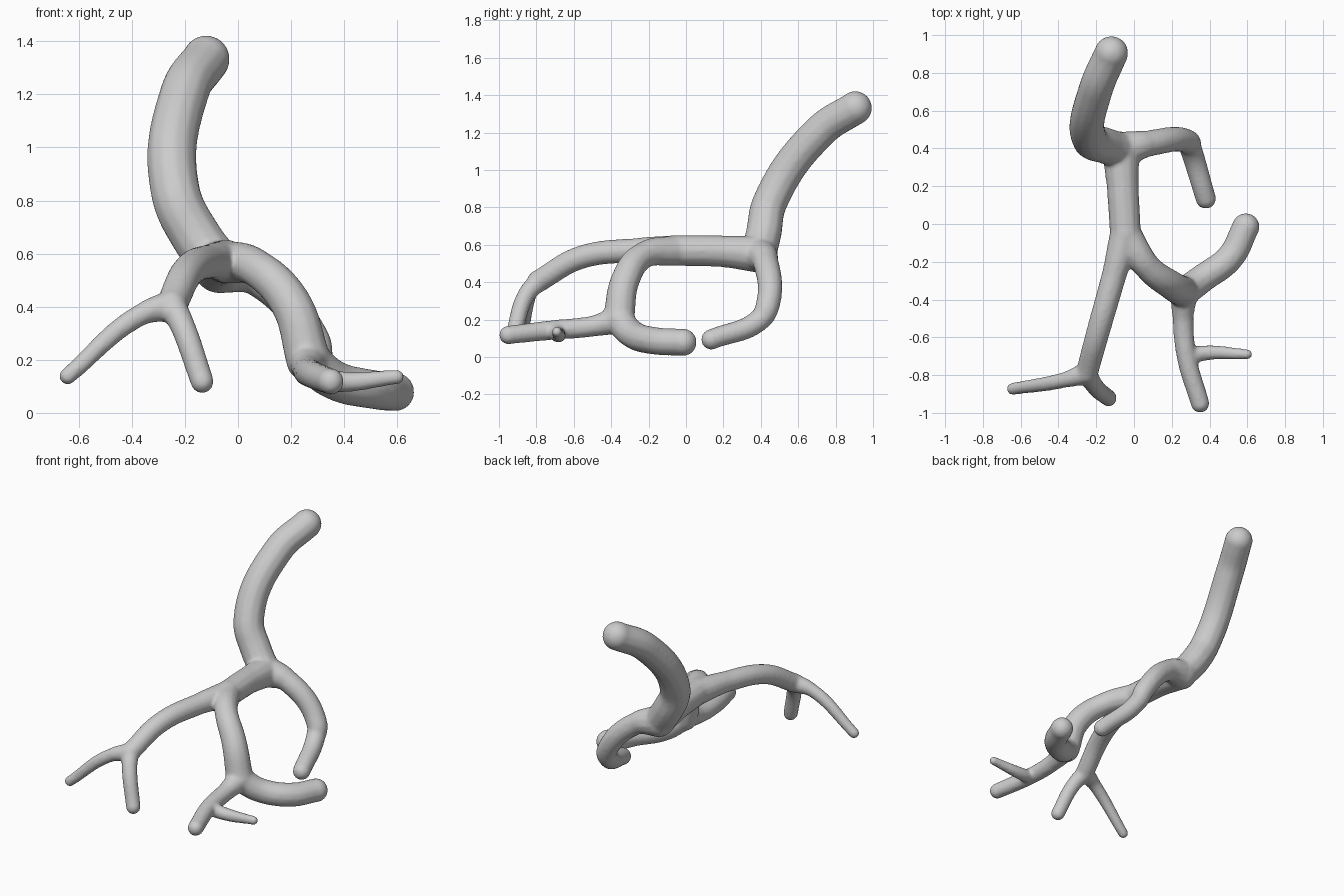
import bpy, bmesh
from mathutils import Matrix

if "Cube" in bpy.data.objects:
    bpy.data.objects.remove(bpy.data.objects["Cube"])

# shared joints where branches meet
hub = (-.07, .39, .55)
fork = (-.045, -.05, .57)
left = (-.25, -.79, .405)
right = (.265, -.36, .2)
knot = (.28, -.71, .145)

# (flare, body, tip radius), then path from joint to tip
branches = [
    # thick rising limb
    (.095, .097, .09, hub, (-.155, .415, .66), (-.235, .45, .83), (-.2, .72, 1.21), (-.12, .905, 1.332)),
    # trunk
    (.1, .085, .083, hub, (-.06, .2, .565), fork),
    # rear side branch
    (.1, .07, .055, hub, (.07, .425, .51), (.285, .435, .27), (.3, .4, .205), (.38, .135, .094)),
    # front left branch with its outer and inner twigs
    (.083, .066, .06, fork, (-.105, -.27, .57), (-.19, -.57, .53), left),
    (.06, .042, .033, left, (-.365, -.825, .37), (-.642, -.873, .138)),
    (.055, .048, .045, left, (-.21, -.855, .33), (-.135, -.922, .118)),
    # front right branch
    (.083, .072, .085, fork, (.07, -.225, .545), (.2, -.325, .41), right),
    # thick right stub
    (.08, .076, .073, right, (.36, -.29, .125), (.51, -.175, .088), (.592, -.015, .079)),
    # right forward branch and its small twig
    (.075, .056, .05, right, (.26, -.5, .165), knot, (.35, -.95, .118)),
    (.048, .042, .028, knot, (.36, -.685, .12), (.6, -.69, .135)),
]


def radii(flare, body, tip, count):
    """Flare at the joint, then an even taper to the tip."""
    return [flare] + [body + (tip - body) * i / (count - 2) for i in range(count - 1)]


# tapered tubes through every path
curve = bpy.data.curves.new("branches", 'CURVE')
curve.dimensions = '3D'
curve.bevel_depth = 1.0
curve.bevel_resolution = 4
curve.resolution_u = 12
curve.use_fill_caps = True
balls = []
for flare, body, tip, *path in branches:
    spline = curve.splines.new('BEZIER')
    spline.bezier_points.add(len(path) - 1)
    for p, co, r in zip(spline.bezier_points, path, radii(flare, body, tip, len(path))):
        p.co = co
        p.radius = r
        p.handle_left_type = p.handle_right_type = 'AUTO'
    balls += [(path[0], flare), (path[-1], tip)]
tubes = bpy.data.objects.new("branches", curve)
bpy.context.collection.objects.link(tubes)
bpy.context.view_layer.update()
mesh = bpy.data.meshes.new_from_object(tubes.evaluated_get(bpy.context.evaluated_depsgraph_get()))
bpy.data.objects.remove(tubes)

# rounded tips and joints
bm = bmesh.new()
bm.from_mesh(mesh)
bmesh.ops.remove_doubles(bm, verts=bm.verts, dist=1e-5)
for co, r in balls:
    bmesh.ops.create_uvsphere(bm, u_segments=20, v_segments=12, radius=r, matrix=Matrix.Translation(co))
bmesh.ops.recalc_face_normals(bm, faces=bm.faces)
bm.to_mesh(mesh)
bm.free()

# fuse everything into one smooth skin
obj = bpy.data.objects.new("branching_limb", mesh)
bpy.context.collection.objects.link(obj)
fuse = obj.modifiers.new("fuse", 'REMESH')
fuse.mode = 'VOXEL'
fuse.voxel_size = 0.01
fuse.use_smooth_shade = True
soften = obj.modifiers.new("soften", 'SMOOTH')
soften.factor = 0.5
soften.iterations = 10
